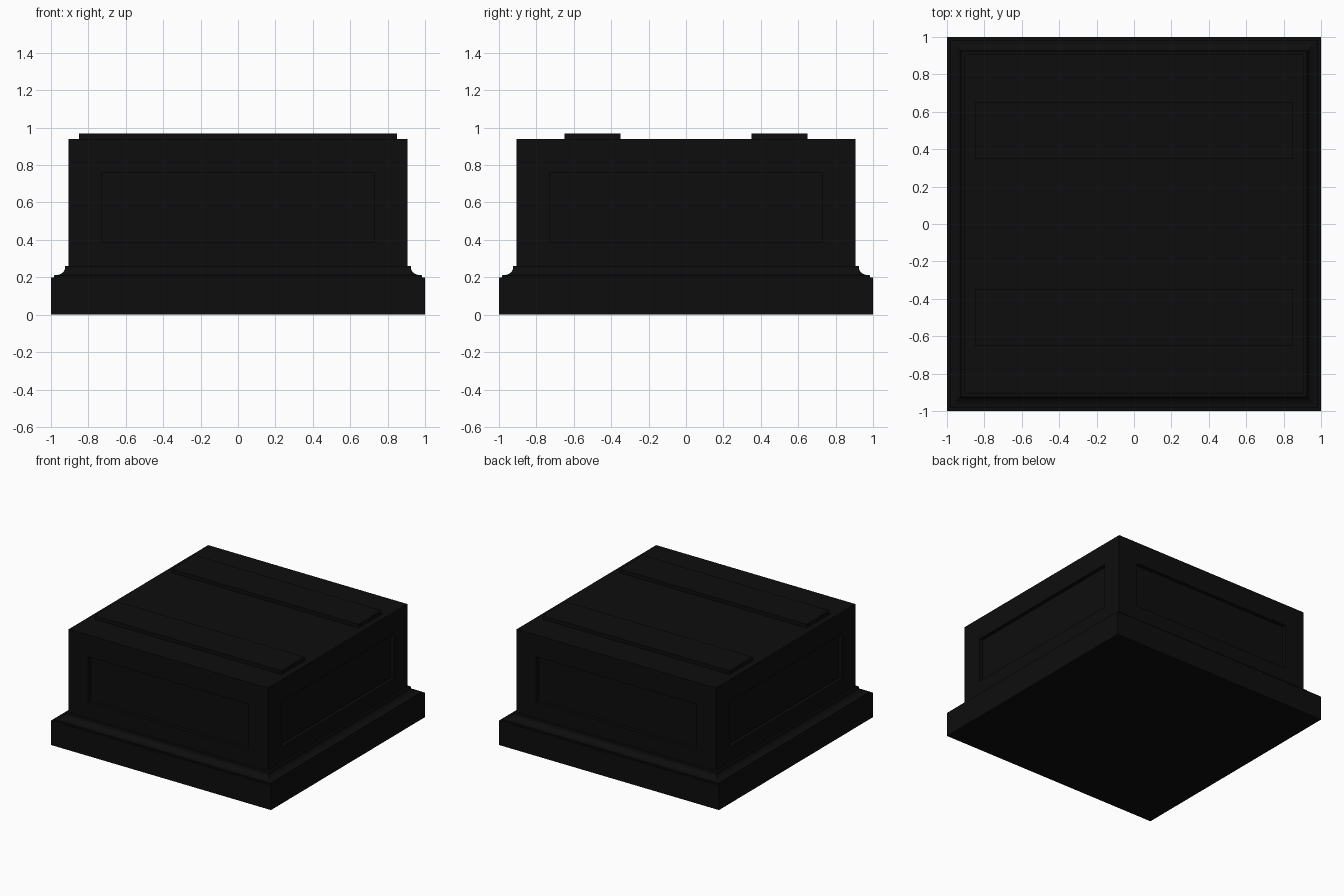
import bpy, bmesh, math
from mathutils import Matrix

if "Cube" in bpy.data.objects:
    bpy.data.objects.remove(bpy.data.objects["Cube"])

mat = bpy.data.materials.new("black_paint")
mat.diffuse_color = (0.004, 0.004, 0.004, 1)
mat.use_nodes = True
mat.node_tree.nodes["Principled BSDF"].inputs["Base Color"].default_value = mat.diffuse_color


def finish(bm, name):
    bmesh.ops.remove_doubles(bm, verts=bm.verts, dist=1e-5)
    bmesh.ops.recalc_face_normals(bm, faces=bm.faces)
    me = bpy.data.meshes.new(name)
    bm.to_mesh(me)
    bm.free()
    ob = bpy.data.objects.new(name, me)
    bpy.context.collection.objects.link(ob)
    me.materials.append(mat)
    return ob


def box(name, x0, x1, y0, y1, z0, z1):
    bm = bmesh.new()
    m = Matrix.Translation(((x0 + x1) / 2, (y0 + y1) / 2, (z0 + z1) / 2))
    m = m @ Matrix.Diagonal((x1 - x0, y1 - y0, z1 - z0, 1))
    bmesh.ops.create_cube(bm, size=1, matrix=m)
    return finish(bm, name)


def bridge(bm, a, b):
    n = len(a)
    for i in range(n):
        j = (i + 1) % n
        bm.faces.new((a[i], a[j], b[j], b[i]))


# Plinth with cove moulding: square loops following a (half width, height) profile
profile = [(1, 0), (1, 0.2), (0.985, 0.2), (0.985, 0.21)]
for i in range(7):
    t = math.pi / 2 * i / 6
    profile.append((0.925 + 0.05 * (1 - math.sin(t)), 0.25 - 0.038 * math.cos(t)))
profile += [(0.925, 0.26), (0.905, 0.26)]
bm = bmesh.new()
loops = [[bm.verts.new((sx * w, sy * w, z)) for sx, sy in ((-1, -1), (1, -1), (1, 1), (-1, 1))]
         for w, z in profile]
for a, b in zip(loops, loops[1:]):
    bridge(bm, a, b)
bm.faces.new(loops[0])
bm.faces.new(loops[-1])
finish(bm, "plinth_moulding")

# Body: four sides, each with a recessed panel
W, Z0, Z1 = 0.905, 0.2, 0.94
bm = bmesh.new()
for k in range(4):
    rot = Matrix.Rotation(k * math.pi / 2, 4, 'Z')
    rings = []
    for hw, y, za, zb in ((W, -W, Z0, Z1), (0.73, -W, 0.39, 0.76), (0.73, -W + 0.03, 0.39, 0.76)):
        ring = [bm.verts.new((x, y, z)) for x, z in ((-hw, za), (hw, za), (hw, zb), (-hw, zb))]
        bmesh.ops.transform(bm, matrix=rot, verts=ring)
        rings.append(ring)
    bridge(bm, rings[0], rings[1])
    bridge(bm, rings[1], rings[2])
    bm.faces.new(rings[2])
for z in (Z0, Z1):
    bm.faces.new([bm.verts.new((sx * W, sy * W, z))
                  for sx, sy in ((-1, -1), (1, -1), (1, 1), (-1, 1))])
finish(bm, "panelled_body")

# Two raised strips on top
for name, s in (("front_top_strip", -1), ("back_top_strip", 1)):
    box(name, -0.85, 0.85, s * 0.5 - 0.15, s * 0.5 + 0.15, 0.94, 0.97)
